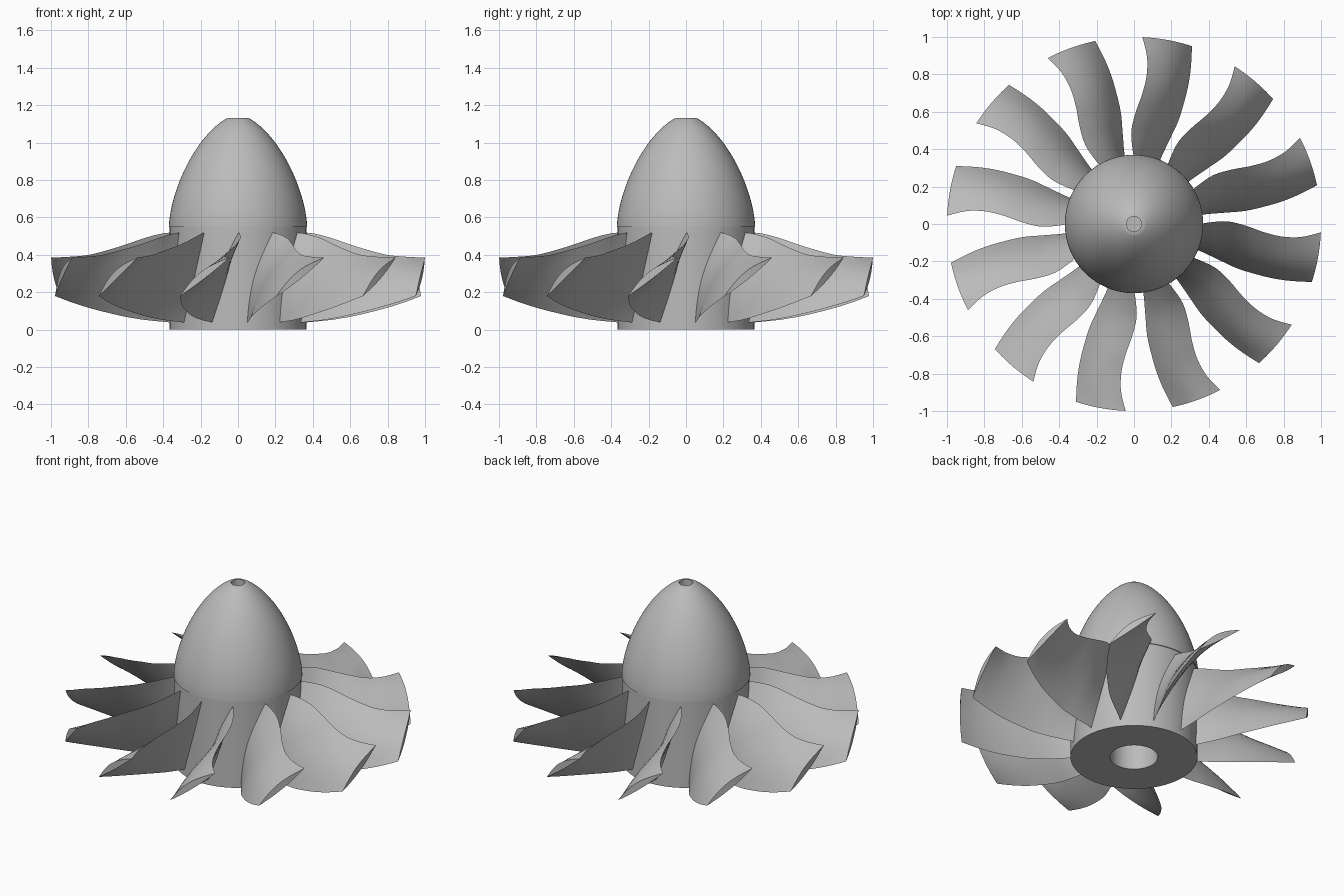
import bpy, bmesh, math
from mathutils import Vector, Matrix

old = bpy.data.objects.get("Cube")
if old:
    bpy.data.objects.remove(old)

grey = bpy.data.materials.new("plain_grey")
grey.use_nodes = True
COLOR = (0.5, 0.5, 0.5, 1)
grey.diffuse_color = COLOR
grey.node_tree.nodes["Principled BSDF"].inputs["Base Color"].default_value = COLOR


def finish(name, bm, angle=35):
    """Turn a bmesh into a smooth object with sharp creases."""
    bmesh.ops.recalc_face_normals(bm, faces=bm.faces)
    mesh = bpy.data.meshes.new(name)
    bm.to_mesh(mesh)
    bm.free()
    mesh.materials.append(grey)
    obj = bpy.data.objects.new(name, mesh)
    bpy.context.collection.objects.link(obj)
    bpy.ops.object.select_all(action='DESELECT')
    obj.select_set(True)
    bpy.context.view_layer.objects.active = obj
    bpy.ops.object.shade_smooth_by_angle(angle=math.radians(angle))
    return obj


def lathe(name, profile, steps=96):
    """Revolve an (r, z) profile around the z axis."""
    bm = bmesh.new()
    verts = [bm.verts.new((r, 0, z)) for r, z in profile]
    edges = [bm.edges.new(pair) for pair in zip(verts, verts[1:])]
    bmesh.ops.spin(bm, geom=verts + edges, axis=(0, 0, 1), cent=(0, 0, 0),
                   angle=math.tau, steps=steps, use_duplicate=False)
    bmesh.ops.remove_doubles(bm, verts=bm.verts, dist=1e-5)
    return finish(name, bm)


def smooth_row(rows, t):
    """Catmull-Rom interpolation through the blade stations."""
    i = min(int(t), len(rows) - 2)
    f = t - i
    pick = [rows[max(0, min(len(rows) - 1, i + k))] for k in (-1, 0, 1, 2)]
    return [b + f / 2 * (c - a + f * (2 * a - 5 * b + 4 * c - d + f * (3 * (b - c) + d - a)))
            for a, b, c, d in zip(*pick)]


# Hub with a blind shaft bore
lathe("hub", [(0, 0.5), (0.137, 0.5), (0.137, 0), (0.365, 0), (0.365, 0.548), (0, 0.548)])

# Rounded nose cone with a small hole in its tip
NOSE_Z, NOSE_TOP, NOSE_R = 0.548, 1.13, 0.37
nose = [(0, NOSE_Z)]
for k in range(33):
    z = NOSE_Z + (NOSE_TOP - NOSE_Z) * math.sin(k / 32 * math.pi / 2)
    nose.append((NOSE_R * (1 - ((z - NOSE_Z) / 0.602) ** 1.6) ** 0.62, z))
nose += [(0.04, NOSE_TOP + 0.003), (0.04, 1.03), (0, 1.03)]
lathe("nose_cone", nose)

# Blade stations: radius, upper edge x and z, lower edge x and z
STATIONS = [
    (0.33, 0.005, 0.52, 0.125, 0.035),
    (0.40, -0.008, 0.515, 0.152, 0.042),
    (0.50, -0.014, 0.49, 0.195, 0.052),
    (0.60, 0.010, 0.455, 0.237, 0.068),
    (0.70, 0.045, 0.425, 0.267, 0.090),
    (0.80, 0.068, 0.40, 0.291, 0.115),
    (0.90, 0.069, 0.39, 0.305, 0.145),
    (1.00, 0.045, 0.385, 0.31, 0.18),
]
SPAN, CHORD = 28, 12


def section(t):
    """Closed, thin, cambered section lying on a cylinder around the axis."""
    r, ux, uz, lx, lz = smooth_row(STATIONS, t)
    across = Vector((uz - lz, 0, lx - ux)).normalized()
    loop = [(k / CHORD, 0.034) for k in range(CHORD + 1)]
    loop += [(k / CHORD, -0.006) for k in range(CHORD - 1, 0, -1)]
    ring = []
    for s, bulge in loop:
        p = Vector((lx + (ux - lx) * s, 0, lz + (uz - lz) * s))
        p += across * bulge * math.sin(math.pi * s)
        p.y = math.sqrt(r * r - p.x * p.x)
        ring.append(p)
    return ring


# Twelve twisted blades
BLADES = 12
for n in range(BLADES):
    bm = bmesh.new()
    turn = Matrix.Rotation(math.tau * n / BLADES, 3, 'Z')
    rings = [[bm.verts.new(turn @ p) for p in section((len(STATIONS) - 1) * j / SPAN)]
             for j in range(SPAN + 1)]
    for a, b in zip(rings, rings[1:]):
        for k in range(len(a)):
            m = (k + 1) % len(a)
            bm.faces.new((a[k], a[m], b[m], b[k]))
    # Root and tip caps as strips across the thickness
    for ring in (rings[0], rings[-1]):
        size = len(ring)
        for k in range(CHORD):
            quad = [ring[k], ring[k + 1], ring[size - k - 1], ring[(size - k) % size]]
            bm.faces.new(list(dict.fromkeys(quad)))
    finish(f"blade_{n + 1}", bm, 25)
